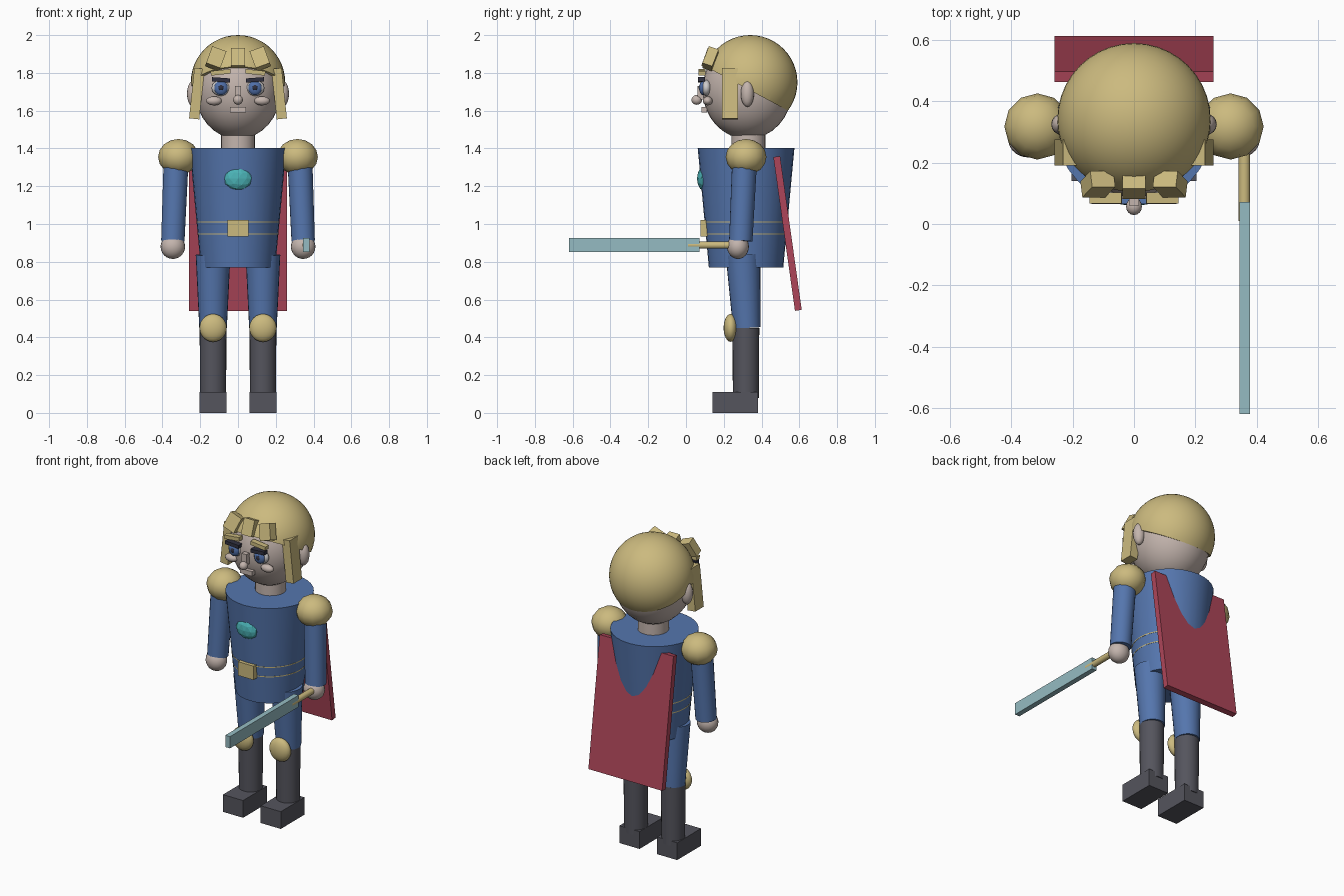
import bpy, bmesh
from math import radians
from mathutils import Vector, Matrix, Euler

if "Cube" in bpy.data.objects:
    bpy.data.objects.remove(bpy.data.objects["Cube"], do_unlink=True)


def material(name, r, g, b):
    m = bpy.data.materials.new(name)
    m.use_nodes = True
    m.diffuse_color = (r, g, b, 1)
    m.node_tree.nodes["Principled BSDF"].inputs["Base Color"].default_value = (r, g, b, 1)
    m.node_tree.nodes["Principled BSDF"].inputs["Roughness"].default_value = 0.7
    return m


skin = material("pale skin", .55, .46, .42)
gold = material("gold", .60, .49, .21)
blue = material("tunic blue", .09, .18, .42)
crimson = material("cape crimson", .42, .06, .10)
charcoal = material("boot charcoal", .09, .09, .11)
steel = material("pale steel", .30, .50, .54)
teal = material("gem teal", .07, .45, .47)
iris_blue = material("iris blue", .08, .16, .40)
ink = material("dark ink", .03, .03, .05)
white = material("eye white", .62, .60, .60)

Y = .318  # body axis


def finish(name, bm, mat, smooth=True):
    me = bpy.data.meshes.new(name)
    bmesh.ops.recalc_face_normals(bm, faces=bm.faces)
    bm.to_mesh(me)
    bm.free()
    me.materials.append(mat)
    ob = bpy.data.objects.new(name, me)
    bpy.context.scene.collection.objects.link(ob)
    if smooth:
        bpy.ops.object.select_all(action="DESELECT")
        bpy.context.view_layer.objects.active = ob
        ob.select_set(True)
        bpy.ops.object.shade_smooth_by_angle(angle=radians(40))
    return ob


def ball(name, mat, loc, radii, seg=32, rings=16):
    bm = bmesh.new()
    bmesh.ops.create_uvsphere(bm, u_segments=seg, v_segments=rings, radius=1)
    bm.transform(Matrix.Translation(loc) @ Matrix.Diagonal((*radii, 1)))
    return finish(name, bm, mat)


def box(name, mat, loc, size, rot=(0, 0, 0)):
    bm = bmesh.new()
    bmesh.ops.create_cube(bm, size=1)
    turn = Euler([radians(a) for a in rot]).to_matrix().to_4x4()
    bm.transform(Matrix.Translation(loc) @ turn @ Matrix.Diagonal((*size, 1)))
    return finish(name, bm, mat, False)


def rod(name, mat, start, end, r1, r2, seg=24):
    a, b = Vector(start), Vector(end)
    bm = bmesh.new()
    bmesh.ops.create_cone(bm, cap_ends=True, segments=seg, radius1=r1, radius2=r2,
                          depth=(b - a).length)
    turn = (b - a).to_track_quat("Z", "Y").to_matrix().to_4x4()
    bm.transform(Matrix.Translation((a + b) / 2) @ turn)
    return finish(name, bm, mat)


# Torso, neck and belt
rod("tunic", blue, (0, Y, .77), (0, Y, 1.402), .197, .256, 32)
rod("neck", skin, (0, .33, 1.38), (0, .33, 1.5), .09, .09)
for name, z, r in (("belt_lower_trim", .947, .2145), ("belt_upper_trim", 1.01, .2205)):
    rod(name, gold, (0, Y, z - .003), (0, Y, z + .003), r, r, 32)
box("buckle", gold, (0, .1, .978), (.11, .045, .088))

# Chest gem
bm = bmesh.new()
bmesh.ops.create_icosphere(bm, subdivisions=2, radius=1)
bm.transform(Matrix.Translation((0, .09, 1.24)) @ Matrix.Diagonal((.075, .032, .062, 1)))
finish("chest_gem", bm, teal, False)

# Cape
box("cape", crimson, (0, .5375, .95), (.52, .036, .822), (8, 0, 0))

# Head and hair cap
ball("head", skin, (0, .325, 1.71), (.228, .238, .26))
bm = bmesh.new()
bmesh.ops.create_uvsphere(bm, u_segments=40, v_segments=24, radius=.25)
bm.transform(Matrix.Translation((0, .34, 1.75)))
bmesh.ops.bisect_plane(bm, geom=bm.verts[:] + bm.edges[:] + bm.faces[:],
                       plane_co=(0, .11, 1.83), plane_no=(0, .23, .43), clear_inner=True)
bmesh.ops.holes_fill(bm, edges=[e for e in bm.edges if e.is_boundary])
finish("hair_cap", bm, gold)
box("centre_fringe", gold, (0, .124, 1.876), (.074, .055, .1), (-20, 0, 0))

# Nose and mouth
box("nose_bridge", skin, (0, .08, 1.695), (.034, .04, .07))
ball("nose_tip", skin, (0, .057, 1.657), (.026, .028, .026), 16, 10)
box("mouth", skin, (0, .096, 1.605), (.085, .03, .03))

# Mirrored parts
for side, s in (("left", 1), ("right", -1)):
    # Face
    ball(side + "_ear", skin, (s * .235, .325, 1.69), (.035, .035, .07), 16, 10)
    ball(side + "_eye", white, (s * .09, .108, 1.72), (.05, .028, .042), 20, 12)
    ball(side + "_iris", iris_blue, (s * .09, .09, 1.72), (.036, .02, .038), 20, 12)
    ball(side + "_pupil", ink, (s * .09, .074, 1.722), (.014, .007, .015), 12, 8)
    box(side + "_lash", ink, (s * .09, .082, 1.763), (.096, .035, .022), (0, s * -4, 0))
    box(side + "_brow", gold, (s * .092, .085, 1.803), (.105, .035, .024), (0, s * 6, 0))
    ball(side + "_cheek", skin, (s * .127, .115, 1.652), (.042, .026, .024), 16, 10)
    # Hair locks
    box(side + "_fringe", gold, (s * .118, .13, 1.875), (.08, .055, .1), (-20, s * -20, 0))
    box(side + "_lock", gold, (s * .218, .233, 1.69), (.054, .085, .268), (0, s * -6, 0))
    # Arm
    ball(side + "_shoulder_guard", gold, (s * .315, Y, 1.355), (.108, .108, .095), 12, 8)
    rod(side + "_arm", blue, (s * .345, .29, .91), (s * .328, .31, 1.33), .062, .066)
    ball(side + "_hand", skin, (s * .345, .275, .88), (.065, .058, .065), 20, 12)
    # Leg
    rod(side + "_thigh", blue, (s * .132, .322, .45), (s * .132, .302, .837), .073, .092)
    rod(side + "_boot", charcoal, (s * .132, .317, .08), (s * .132, .317, .45), .069, .071)
    box(side + "_foot", charcoal, (s * .133, .26, .055), (.142, .24, .11))
    ball(side + "_knee_guard", gold, (s * .132, .237, .45), (.072, .038, .074), 20, 12)

# Sword in the left hand
rod("sword_grip", gold, (.36, .27, .888), (.36, .01, .888), .019, .019, 16)
box("sword_blade", steel, (.361, -.274, .888), (.033, .692, .075))
